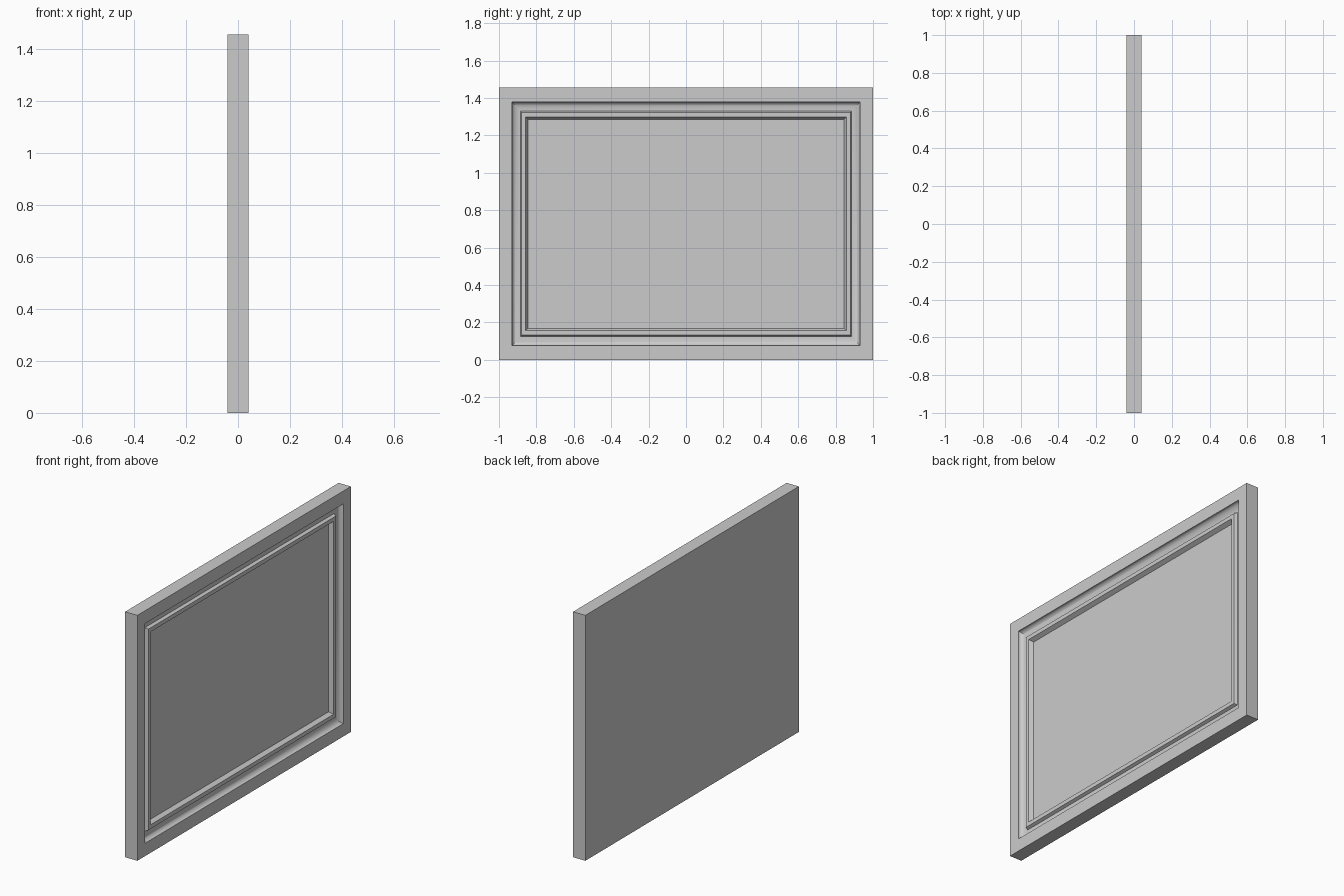
import bpy, bmesh, math

if "Cube" in bpy.data.objects:
    bpy.data.objects.remove(bpy.data.objects["Cube"])

W, H, T = 1.0, 1.455, 0.04   # half width, height, half thickness
Z_STRETCH = 1.09             # moulding is slightly wider on top and bottom rails

# Moulding cross-section: (inset from the outer edge, depth below the front face)
cove = [(0.110 - 0.040 * math.cos(a), 0.004 + 0.026 * math.sin(a))
        for a in [i * math.pi / 16 for i in range(9)]]
profile = ([(0, 2 * T), (0, 0), (0.07, 0)] + cove +
           [(0.114, 0.030), (0.121, 0.013), (0.143, 0.013), (0.155, 0.037)])

bm = bmesh.new()


def ring(inset, depth):
    y, z, x = W - inset, inset * Z_STRETCH, T - depth
    return [bm.verts.new((x, sy * y, zz)) for sy, zz in
            ((-1, z), (1, z), (1, H - z), (-1, H - z))]


# Sweep the moulding around the rectangle with mitred corners
rings = [ring(i, d) for i, d in profile]
for a, b in zip(rings, rings[1:]):
    for k in range(4):
        n = (k + 1) % 4
        bm.faces.new((a[k], a[n], b[n], b[k]))

# Flat back and recessed centre panel
bm.faces.new(rings[0][::-1])
bm.faces.new(rings[-1])
bmesh.ops.recalc_face_normals(bm, faces=bm.faces)

mesh = bpy.data.meshes.new("moulded_panel")
bm.to_mesh(mesh)
bm.free()
panel = bpy.data.objects.new("moulded_panel", mesh)
bpy.context.collection.objects.link(panel)
bpy.context.view_layer.objects.active = panel
panel.select_set(True)
bpy.ops.object.shade_smooth_by_angle(angle=math.radians(30))
